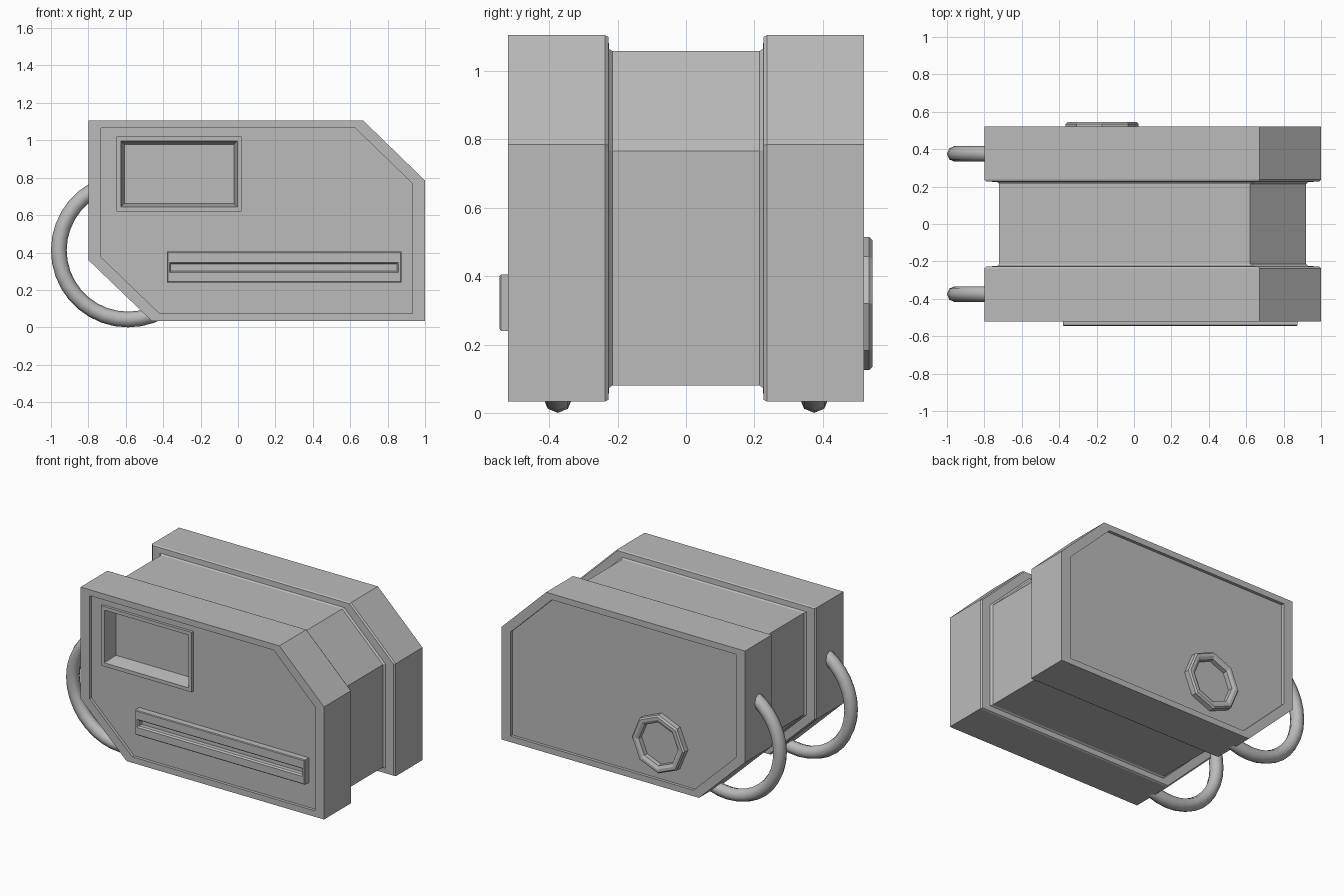
import bpy
import bmesh
import math

cube = bpy.data.objects.get("Cube")
if cube:
    bpy.data.objects.remove(cube, do_unlink=True)

grey = bpy.data.materials.new("plain grey")
grey.use_nodes = True
grey.diffuse_color = (0.5, 0.5, 0.5, 1)
grey.node_tree.nodes["Principled BSDF"].inputs["Base Color"].default_value = (0.5, 0.5, 0.5, 1)


def loft(name, sections):
    """Skin a list of matching point loops and cap both ends."""
    bm = bmesh.new()
    loops = [[bm.verts.new(p) for p in s] for s in sections]
    n = len(loops[0])
    for a, b in zip(loops, loops[1:]):
        for i in range(n):
            j = (i + 1) % n
            bm.faces.new((a[i], a[j], b[j], b[i]))
    bm.faces.new(loops[0])
    bm.faces.new(loops[-1])
    bmesh.ops.recalc_face_normals(bm, faces=bm.faces)
    mesh = bpy.data.meshes.new(name)
    bm.to_mesh(mesh)
    bm.free()
    mesh.materials.append(grey)
    obj = bpy.data.objects.new(name, mesh)
    bpy.context.collection.objects.link(obj)
    return obj


def rect(x0, x1, z0, z1, y, inset=0.0):
    x0, x1, z0, z1 = x0 + inset, x1 - inset, z0 + inset, z1 - inset
    return [(x0, y, z0), (x1, y, z0), (x1, y, z1), (x0, y, z1)]


def octagon(r, y):
    return [(-0.17 + r * math.cos(k * math.pi / 4), y,
             0.32 + r * math.sin(k * math.pi / 4)) for k in range(8)]


# Body: two thick slabs joined by a narrower waist, with recessed end panels
OUTLINE = [(-0.8, 1.105), (0.67, 1.105), (1, 0.785), (1, 0.033), (-0.46, 0.033), (-0.8, 0.36)]


def outline(y, s):
    return [(0.1 + (x - 0.1) * s, y, 0.569 + (z - 0.569) * s) for x, z in OUTLINE]


half = [(0.5, 0.925), (0.52, 0.925), (0.52, 1), (0.237, 1), (0.227, 0.99),
        (0.225, 0.925), (0.215, 0.912)]
rings = [(-y, s) for y, s in half] + half[::-1]
body = loft("body", [outline(y, s) for y, s in rings])

# Opening for the window well
WINDOW = (-0.65, 0.02, 0.62, 1.02)
cutter = loft("window_cutter", [rect(*WINDOW, y, 0.01) for y in (-0.6, -0.41)])
cutter.hide_render = True
mod = body.modifiers.new("window opening", "BOOLEAN")
mod.operation = "DIFFERENCE"
mod.solver = "EXACT"
mod.object = cutter
bpy.context.view_layer.objects.active = body
bpy.ops.object.modifier_apply(modifier=mod.name)
bpy.data.objects.remove(cutter, do_unlink=True)

# Raised window frame with a tapering well
loft("window_frame", [rect(*WINDOW, y, i) for y, i in
     [(-0.405, 0.012), (-0.495, 0.012), (-0.495, 0), (-0.518, 0),
      (-0.518, 0.024), (-0.42, 0.042)]])

# Raised bar with a long narrow slot
BAR = (-0.38, 0.875, 0.24, 0.405)
SLOT = (-0.365, 0.858, 0.293, 0.347)
loft("slot_bar", [rect(*BAR, y, i) for y, i in
     [(-0.49, 0), (-0.541, 0), (-0.545, 0.005)]] +
     [rect(*SLOT, y, i) for y, i in [(-0.545, 0), (-0.535, 0.008), (-0.506, 0.008)]])

# Eight-sided socket on the back
loft("back_socket", [octagon(r, y) for r, y in
     [(0.195, 0.49), (0.195, 0.535), (0.185, 0.545), (0.165, 0.545),
      (0.145, 0.535), (0.145, 0.504)]])


# Curved tubes looping from the side to the lower corner
def tube_ring(angle, y):
    ring = []
    for k in range(8):
        t = k * math.pi / 4
        r = 0.37 + 0.042 * math.cos(t)
        ring.append((-0.588 + r * math.cos(angle), y + 0.042 * math.sin(t),
                     0.412 + r * math.sin(angle)))
    return ring


for name, y in (("front_tube", -0.375), ("back_tube", 0.375)):
    tube = loft(name, [tube_ring(math.radians(110 + 10 * i), y) for i in range(20)])
    bpy.ops.object.select_all(action="DESELECT")
    tube.select_set(True)
    bpy.context.view_layer.objects.active = tube
    bpy.ops.object.shade_smooth_by_angle(angle=math.radians(50))
